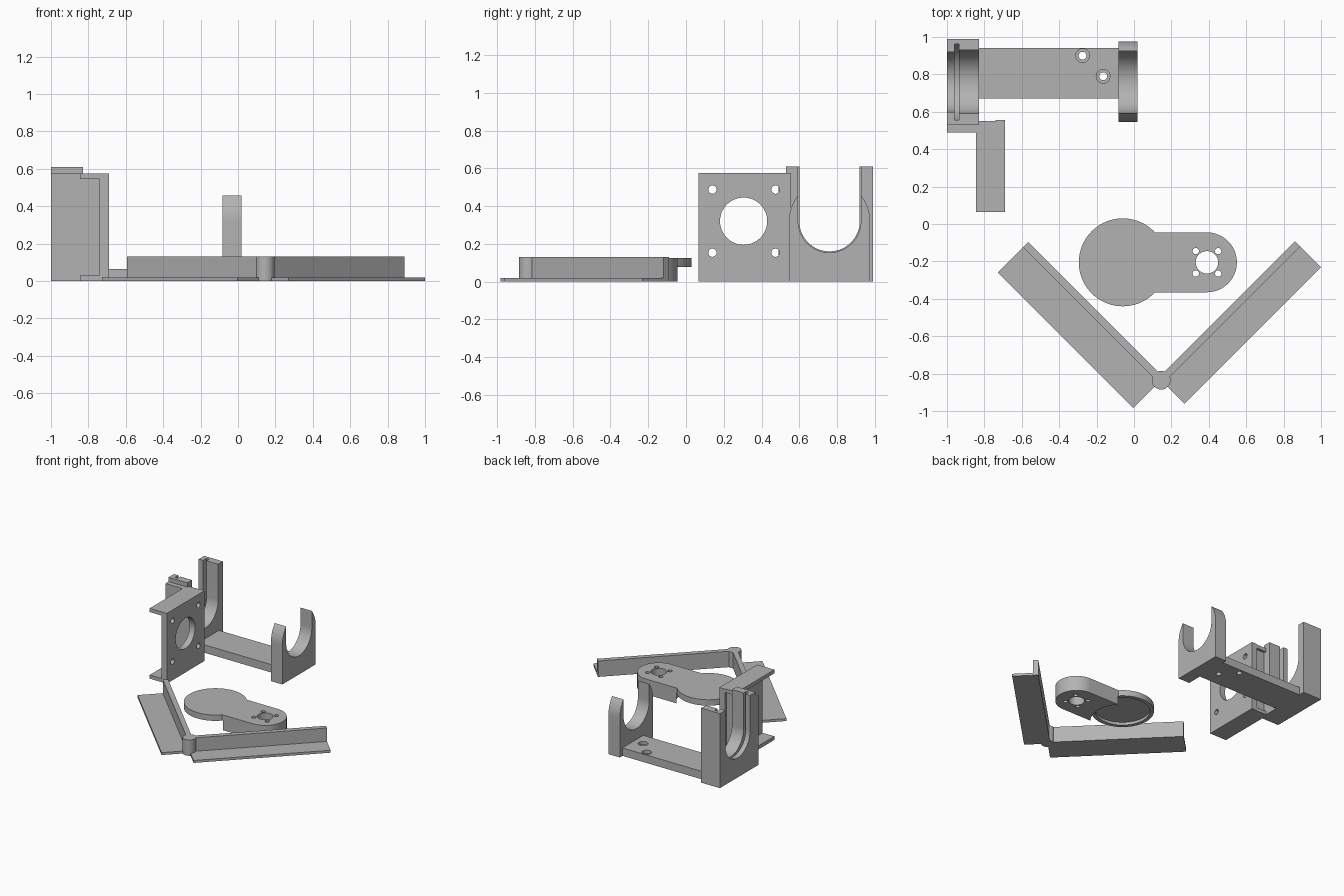
import bpy, bmesh
from math import pi, cos, sin, radians
from mathutils import Vector

cube = bpy.data.objects.get("Cube")
if cube:
    bpy.data.objects.remove(cube)

grey = bpy.data.materials.new("plain grey")
grey.use_nodes = True
grey.diffuse_color = (0.45, 0.45, 0.45, 1)
grey.node_tree.nodes["Principled BSDF"].inputs["Base Color"].default_value = grey.diffuse_color


def prism(name, outline, lo, hi, axis="z"):
    """Extrude a 2D outline along z (x, y points) or along x (y, z points)."""
    bm = bmesh.new()
    place = (lambda p, t: (p[0], p[1], t)) if axis == "z" else (lambda p, t: (t, p[0], p[1]))
    a = [bm.verts.new(place(p, lo)) for p in outline]
    b = [bm.verts.new(place(p, hi)) for p in outline]
    bm.faces.new(a)
    bm.faces.new(b)
    for i in range(len(a)):
        j = (i + 1) % len(a)
        bm.faces.new((a[i], a[j], b[j], b[i]))
    bmesh.ops.recalc_face_normals(bm, faces=bm.faces)
    mesh = bpy.data.meshes.new(name)
    bm.to_mesh(mesh)
    bm.free()
    mesh.materials.append(grey)
    ob = bpy.data.objects.new(name, mesh)
    bpy.context.collection.objects.link(ob)
    return ob


def arc(cx, cy, r, start=0, end=360, n=64):
    count = n if end - start == 360 else n + 1
    angles = [radians(start + (end - start) * i / n) for i in range(count)]
    return [(cx + r * cos(t), cy + r * sin(t)) for t in angles]


def rect(x0, x1, y0, y1):
    return [(x0, y0), (x1, y0), (x1, y1), (x0, y1)]


def combine(ob, tools, operation="DIFFERENCE"):
    """Bake boolean tools into the part and drop the tools."""
    for tool in tools:
        tool.hide_render = True
        mod = ob.modifiers.new("cut", "BOOLEAN")
        mod.operation, mod.solver, mod.object = operation, "EXACT", tool
        bpy.context.view_layer.update()
        graph = bpy.context.evaluated_depsgraph_get()
        mesh = bpy.data.meshes.new_from_object(ob.evaluated_get(graph))
        ob.modifiers.clear()
        ob.data = mesh
        bpy.data.objects.remove(tool)


def smooth(ob):
    bpy.ops.object.select_all(action="DESELECT")
    ob.select_set(True)
    bpy.context.view_layer.objects.active = ob
    bpy.ops.object.shade_smooth_by_angle(angle=radians(30))


# Two angle-section arms meeting at a hinge post
HINGE = Vector((0.145, -0.835, 0))
for name, angle, side, width, length in (("right_angle_arm", 45, 1, 0.177, 1.032),
                                         ("left_angle_arm", 135, -1, 0.21, 1.025)):
    section = [(-width, 0), (0.02, 0), (0.02, 0.13), (-0.02, 0.13), (-0.02, 0.02), (-width, 0.02)]
    arm = prism(name, [(y * side, z) for y, z in section], 0, length, "x")
    arm.location = HINGE
    arm.rotation_euler.z = radians(angle)
smooth(prism("hinge_post", arc(HINGE.x, HINGE.y, 0.05), 0, 0.13))

# Lever: thick arm joined to a shallow hollow disc
DISC, TIP, Y = -0.06, 0.39, -0.205
lever = prism("lever", [(DISC, Y - 0.16)] + arc(TIP, Y, 0.16, -90, 90) + [(DISC, Y + 0.16)], 0, 0.125)
combine(lever, [prism("under_cut", arc(DISC, Y, 0.24), -0.1, 0.079)])
combine(lever, [prism("disc", arc(DISC, Y, 0.235, n=96), 0.077, 0.125)], "UNION")
holes = [prism("hub_hole", arc(TIP, Y, 0.06), -0.1, 0.2)]
for dx in (-0.06, 0.06):
    for dy in (-0.06, 0.06):
        holes.append(prism("screw_hole", arc(TIP + dx, Y + dy, 0.017, n=24), -0.1, 0.2))
combine(lever, holes + [prism("cavity", arc(DISC, Y, 0.205), -0.1, 0.1)])
smooth(lever)

# Cradle base bar with countersunk holes
bar = prism("cradle_bar", rect(-0.83, -0.08, 0.67, 0.94), 0, 0.065)
for x, y in ((-0.275, 0.90), (-0.165, 0.79)):
    combine(bar, [prism("bolt_hole", arc(x, y, 0.021, n=32), -0.1, 0.2),
                  prism("countersink", arc(x, y, 0.037, n=32), 0.04, 0.2)])
smooth(bar)

# U-shaped cradle ends
CY, CZ = 0.76, 0.32


def u_cutter(r, lo, hi):
    return prism("u_cutter", arc(CY, CZ, r, 180, 360, 48) + [(CY + r, 1), (CY - r, 1)], lo, hi, "x")


upright = prism("cradle_upright", rect(0.53, 0.99, 0, 0.61), -1, -0.83, "x")
combine(upright, [u_cutter(0.16, -1.1, -0.95), u_cutter(0.169, -0.951, -0.7),
                  u_cutter(0.203, -0.96, -0.935)])
smooth(upright)

outer = [(0.545, 0), (0.975, 0)] + arc(CY, CZ, 0.215, 0, 180)
hook = prism("cradle_hook", outer, -0.083, 0.02, "x")
combine(hook, [u_cutter(0.166, -0.2, 0.1)])
smooth(hook)

# Motor bracket: drilled plate, two flanges and a wall tying it to the cradle
plate = prism("motor_plate", rect(0.065, 0.555, 0, 0.575), -0.74, -0.69, "x")
drills = [prism("motor_hole", arc(0.305, CZ, 0.125), -0.9, -0.5, "x")]
for dy in (-0.167, 0.167):
    for dz in (-0.167, 0.167):
        drills.append(prism("bolt_hole", arc(0.307 + dy, CZ + dz, 0.022, n=24), -0.9, -0.5, "x"))
combine(plate, drills)
smooth(plate)
for name, z in (("lower_flange", 0), ("upper_flange", 0.545)):
    prism(name, rect(-0.845, -0.74, 0.065, 0.55), z, z + 0.03)
prism("bracket_wall", rect(-1, -0.74, 0.49, 0.53), 0, 0.575)
